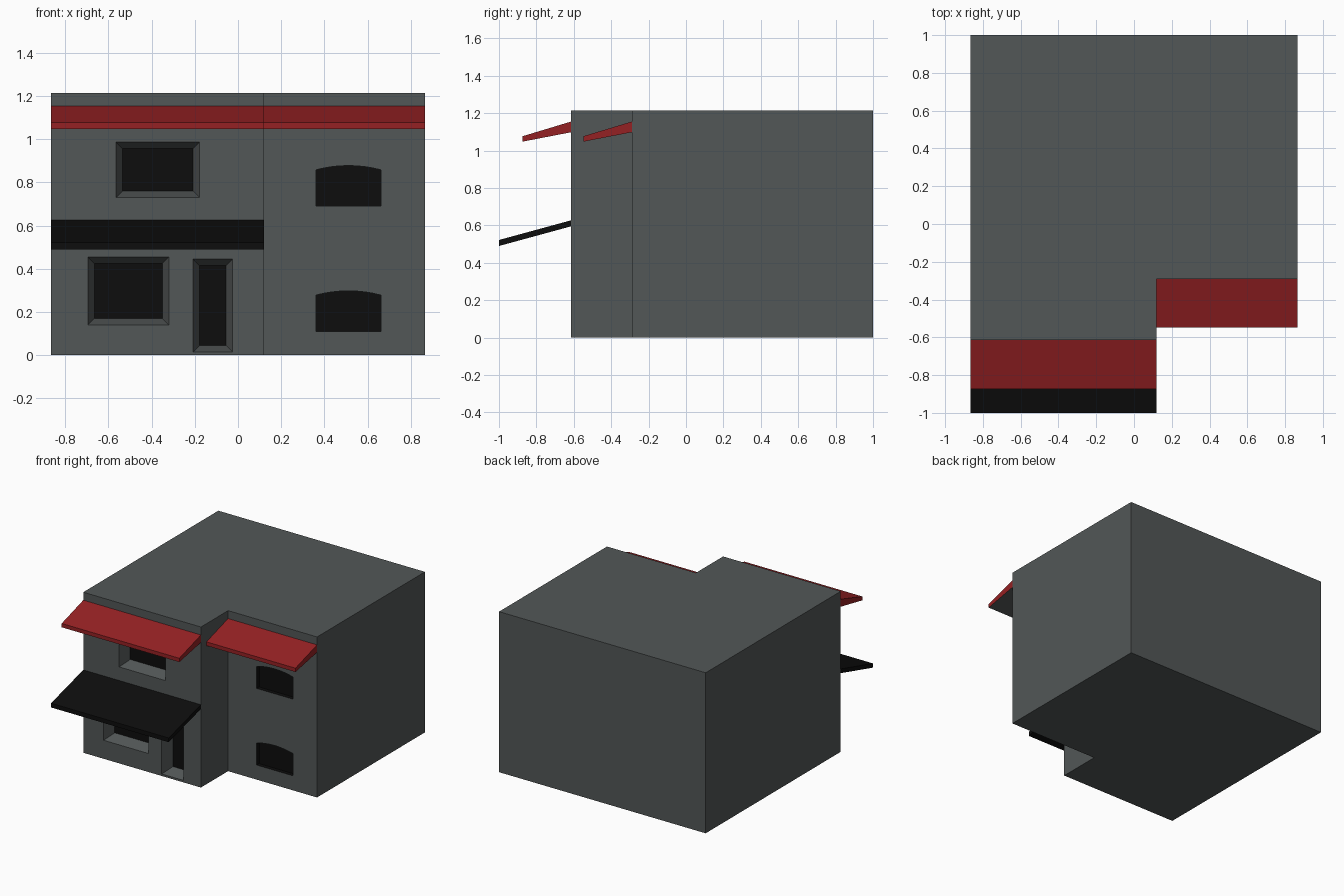
import bpy, bmesh, math

if "Cube" in bpy.data.objects:
    bpy.data.objects.remove(bpy.data.objects["Cube"])


def material(name, rgb):
    m = bpy.data.materials.new(name)
    m.diffuse_color = (*rgb, 1)
    m.use_nodes = True
    m.node_tree.nodes["Principled BSDF"].inputs["Base Color"].default_value = m.diffuse_color
    return m


GREY = material("wall_grey", (0.085, 0.095, 0.095))
RED = material("awning_red", (0.30, 0.015, 0.017))
BLACK = material("black", (0.004, 0.004, 0.004))

W, STEP, H = 0.865, 0.12, 1.215      # half width, x of the step, height
FRONT, SETBACK = -0.615, -0.29       # y of the two front walls


def loft(name, a, b, mats, end_mat=0):
    """Solid between two matching rings; end_mat colours the cap on ring b."""
    bm = bmesh.new()
    va, vb = [bm.verts.new(p) for p in a], [bm.verts.new(p) for p in b]
    n = len(a)
    bm.faces.new(va)
    bm.faces.new(vb).material_index = end_mat
    for i in range(n):
        j = (i + 1) % n
        bm.faces.new((va[i], va[j], vb[j], vb[i]))
    bmesh.ops.recalc_face_normals(bm, faces=bm.faces)
    me = bpy.data.meshes.new(name)
    bm.to_mesh(me)
    bm.free()
    for m in mats:
        me.materials.append(m)
    ob = bpy.data.objects.new(name, me)
    bpy.context.collection.objects.link(ob)
    return ob


# L-shaped building body
plan = [(-W, FRONT), (STEP, FRONT), (STEP, SETBACK), (W, SETBACK), (W, 1), (-W, 1)]
body = loft("building", [(x, y, 0) for x, y in plan], [(x, y, H) for x, y in plan], [GREY])


def cut(cutter):
    mod = body.modifiers.new("opening", 'BOOLEAN')
    mod.operation = 'DIFFERENCE'
    mod.solver = 'EXACT'
    mod.material_mode = 'TRANSFER'
    mod.object = cutter
    bpy.context.view_layer.objects.active = body
    bpy.ops.object.modifier_apply(modifier=mod.name)
    bpy.data.objects.remove(cutter)


# Splayed openings: two windows and the door, with black panes
def splayed(x0, x1, z0, z1, inset=0.03, depth=0.09):
    def ring(t):
        d, y = inset * t, FRONT + depth * t
        return [(x0 + d, y, z0 + d), (x1 - d, y, z0 + d),
                (x1 - d, y, z1 - d), (x0 + d, y, z1 - d)]
    cut(loft("cutter", ring(-0.2), ring(1), [GREY, BLACK], 1))


splayed(-0.565, -0.178, 0.73, 0.987)
splayed(-0.695, -0.32, 0.14, 0.455)
splayed(-0.208, -0.025, 0.015, 0.445)

# Arched black windows on the set-back wall
for z in (0.11, 0.69):
    outline = [(0.36, z), (0.663, z)]
    for i in range(9):
        t = 1 - i / 4
        outline.append((0.5115 + 0.1515 * t, z + 0.168 + 0.02 * (1 - t * t)))
    cut(loft("cutter", [(x, SETBACK - 0.02, h) for x, h in outline],
             [(x, SETBACK + 0.03, h) for x, h in outline], [BLACK]))


# Sloping awnings: profile is (distance out from wall, height)
def awning(name, x0, x1, wall, profile, mats):
    ob = loft(name, [(x0, wall - o, z) for o, z in profile],
              [(x1, wall - o, z) for o, z in profile], mats)
    for f in ob.data.polygons:
        if len(mats) > 1 and f.normal.z < -0.5:
            f.material_index = 1
    return ob


roof = [(0, 1.155), (0.258, 1.077), (0.258, 1.048), (0, 1.098)]
awning("upper_awning_left", -W, STEP, FRONT, roof, [RED, GREY])
awning("upper_awning_right", STEP, W, SETBACK, roof, [RED, GREY])
awning("porch_awning", -W, STEP, FRONT,
       [(0, 0.627), (0.385, 0.522), (0.385, 0.49), (0, 0.595)], [BLACK])
